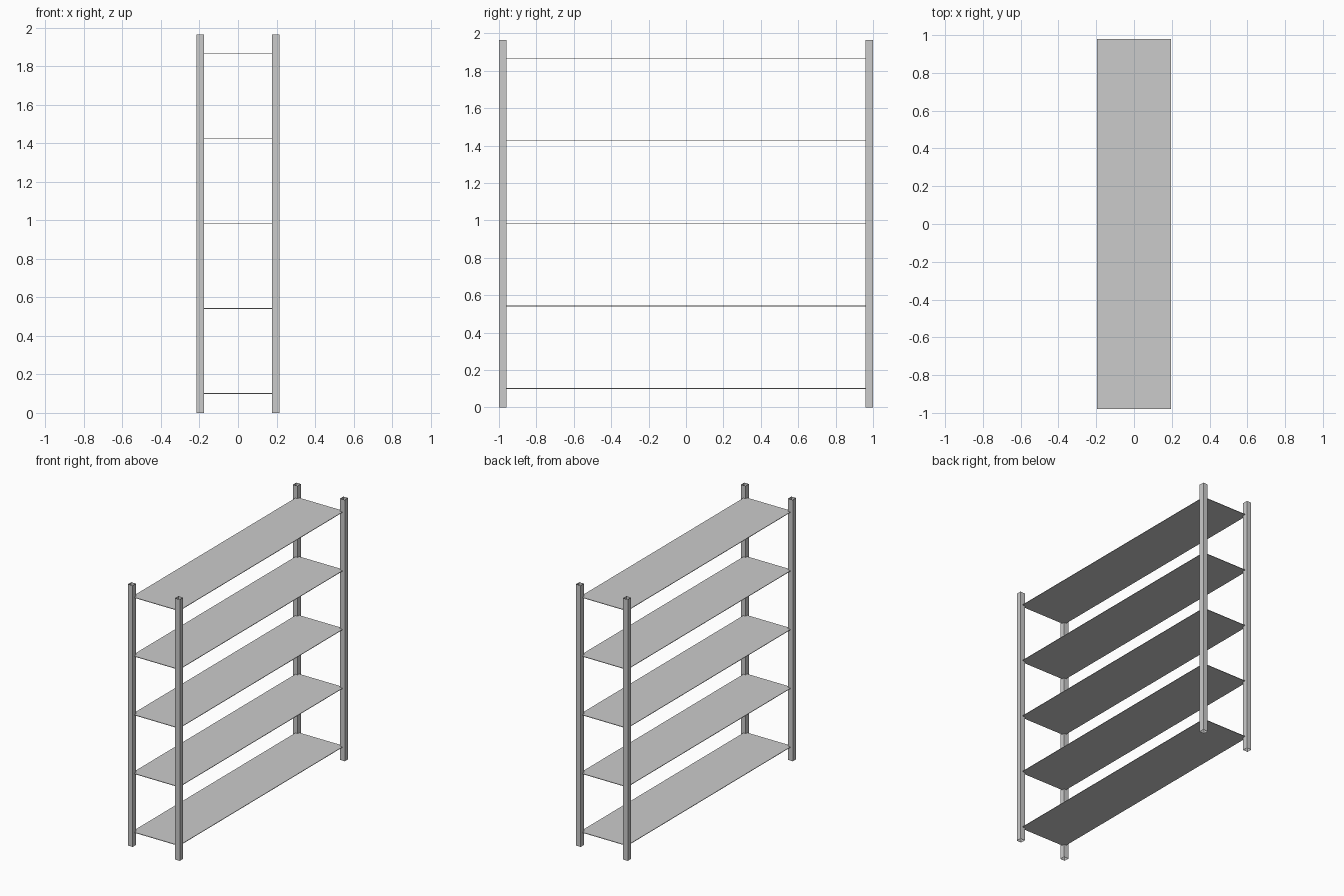
import bpy
import bmesh

cube = bpy.data.objects.get("Cube")
if cube:
    bpy.data.objects.remove(cube, do_unlink=True)

HALF_X, HALF_Y = 0.196, 0.98     # post centres and shelf edges
POST, HEIGHT = 0.039, 1.965
SHELF = 0.004

grey = bpy.data.materials.new("grey_metal")
grey.use_nodes = True
colour = (0.6, 0.6, 0.6, 1)
grey.diffuse_color = colour
grey.node_tree.nodes["Principled BSDF"].inputs["Base Color"].default_value = colour


def box(name, size, centre, open_ends=False):
    """Axis-aligned box, optionally an open-ended tube."""
    bm = bmesh.new()
    bmesh.ops.create_cube(bm, size=1)
    bmesh.ops.scale(bm, vec=size, verts=bm.verts)
    if open_ends:
        caps = [f for f in bm.faces if abs(f.normal.z) > 0.5]
        bmesh.ops.delete(bm, geom=caps, context='FACES_ONLY')
    mesh = bpy.data.meshes.new(name)
    bm.to_mesh(mesh)
    bm.free()
    mesh.materials.append(grey)
    obj = bpy.data.objects.new(name, mesh)
    obj.location = centre
    bpy.context.collection.objects.link(obj)
    return obj


# Four hollow square corner posts
for y_name, sy in (("front", -1), ("back", 1)):
    for x_name, sx in (("left", 1), ("right", -1)):
        box(f"{y_name}_{x_name}_post", (POST, POST, HEIGHT),
            (sx * HALF_X, sy * HALF_Y, HEIGHT / 2), open_ends=True)

# Five evenly spaced thin shelves, reaching into the posts
for i in range(5):
    box(f"shelf_{i + 1}", (2 * HALF_X, 2 * HALF_Y, SHELF),
        (0, 0, 0.101 + 0.4415 * i))
